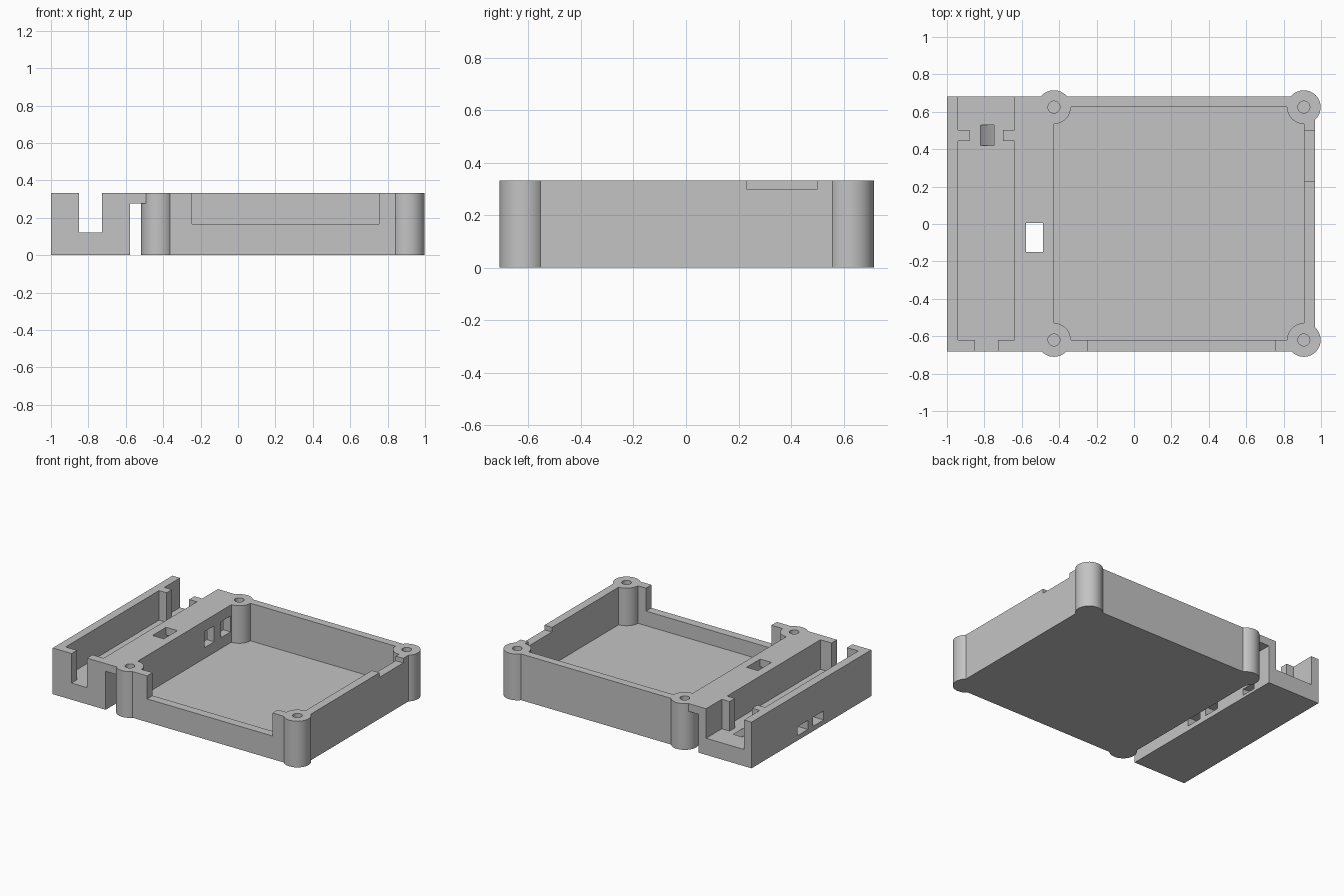
import bpy, math

if "Cube" in bpy.data.objects:
    bpy.data.objects.remove(bpy.data.objects["Cube"], do_unlink=True)

grey = bpy.data.materials.new("plain_grey")
grey.use_nodes = True
colour = (0.55, 0.55, 0.55, 1)
grey.diffuse_color = colour
grey.node_tree.nodes["Principled BSDF"].inputs["Base Color"].default_value = colour

HEIGHT, CASE_FLOOR, TRAY_FLOOR, HALF = 0.333, 0.062, 0.12, 0.682


def block(name, x0, x1, y0, y1, z0, z1):
    bpy.ops.mesh.primitive_cube_add(size=1, location=((x0 + x1) / 2, (y0 + y1) / 2, (z0 + z1) / 2))
    ob = bpy.context.object
    ob.name = name
    ob.scale = (x1 - x0, y1 - y0, z1 - z0)
    bpy.ops.object.transform_apply(location=True, rotation=True, scale=True)
    ob.data.materials.append(grey)
    return ob


def cylinder(name, radius, location, depth, turn=0, sides=48):
    bpy.ops.mesh.primitive_cylinder_add(vertices=sides, radius=radius, depth=depth,
                                        location=location, rotation=(turn, 0, 0))
    ob = bpy.context.object
    ob.name = name
    bpy.ops.object.transform_apply(location=True, rotation=True, scale=True)
    ob.data.materials.append(grey)
    return ob


def combine(target, other, operation):
    mod = target.modifiers.new(operation.lower(), "BOOLEAN")
    mod.operation, mod.solver, mod.object = operation, "EXACT", other
    bpy.context.view_layer.objects.active = target
    bpy.ops.object.modifier_apply(modifier=mod.name)
    bpy.data.objects.remove(other, do_unlink=True)


def cut(target, *bounds):
    combine(target, block("cutter", *bounds), "DIFFERENCE")


# Main box with floor and four walls
case = block("case", -0.487, 0.968, -HALF, HALF, 0, HEIGHT)
cut(case, -0.428, 0.908, -0.62, 0.625, CASE_FLOOR, 1)

# Side tray, open at the back
tray = block("side_tray", -1, -0.578, -HALF, HALF, 0, HEIGHT)
cut(tray, -0.94, -0.638, -0.62, 1, TRAY_FLOOR, 1)
combine(case, tray, "UNION")

# Bridge joining tray and box
combine(case, block("bridge", -0.62, -0.45, -HALF, HALF, 0.277, HEIGHT), "UNION")

# Retaining tabs in the tray
for x0, x1 in ((-0.96, -0.88), (-0.70, -0.62)):
    combine(case, block("tab", x0, x1, 0.443, 0.503, 0.1, HEIGHT), "UNION")

# Corner screw posts with blind holes
corners = [(x, y) for x in (-0.428, 0.908) for y in (-0.62, 0.625)]
for x, y in corners:
    combine(case, cylinder("post", 0.09, (x, y, HEIGHT / 2), HEIGHT), "UNION")
for x, y in corners:
    combine(case, cylinder("screw_hole", 0.032, (x, y, HEIGHT), 0.4, sides=32), "DIFFERENCE")

# Wall openings: front connector, right shallow notch, tray cable notch
cut(case, -0.247, 0.753, -0.8, -0.61, 0.167, 1)
cut(case, 0.89, 1.1, 0.23, 0.5, 0.3, 1)
cut(case, -0.85, -0.727, -0.8, -0.6, TRAY_FLOOR, 1)

# Bridge slot
cut(case, -0.577, -0.487, -0.15, 0.005, 0.2, 1)

# Cable windows in the box wall
for y in (0.285, 0.472):
    cut(case, -0.495, -0.40, y - 0.055, y + 0.055, 0.14, 0.255)

# Low channels through the tray floor
for y in (-0.08, 0.1):
    cut(case, -1.1, -0.57, y - 0.06, y + 0.06, 0.035, 0.1)

# Curved cable channel under the tray floor
ring = cylinder("channel", 0.338, (-0.58, 0.475, 0.358), 0.11, math.pi / 2, 64)
combine(ring, cylinder("core", 0.292, (-0.58, 0.475, 0.358), 0.2, math.pi / 2, 64), "DIFFERENCE")
combine(ring, block("limit", -0.9, -0.56, 0, 1, 0, 0.125), "INTERSECT")
combine(case, ring, "DIFFERENCE")

bpy.ops.object.select_all(action="DESELECT")
case.select_set(True)
bpy.context.view_layer.objects.active = case
bpy.ops.object.shade_smooth_by_angle(angle=math.radians(30))
